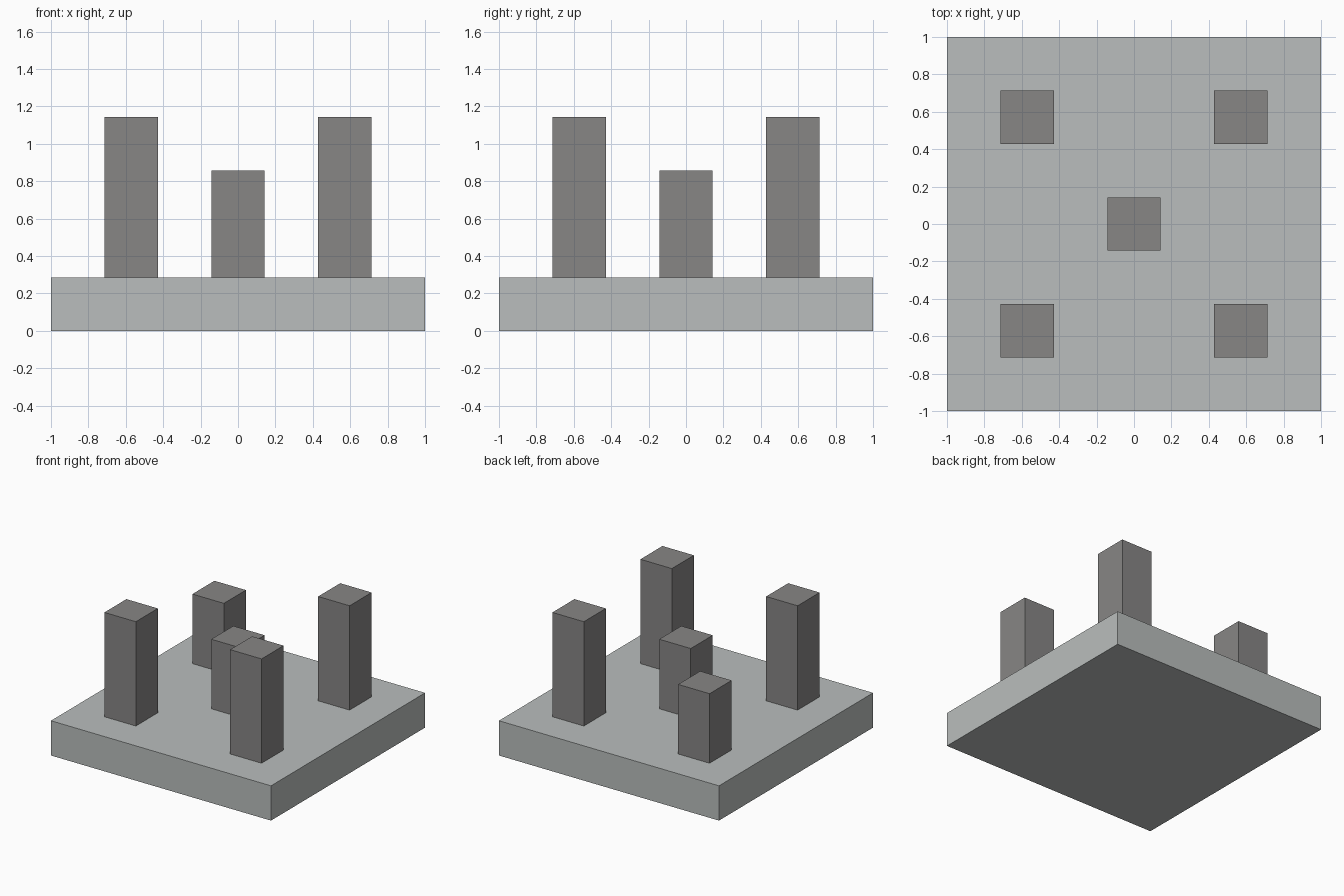
import bpy

cube = bpy.data.objects.get("Cube")
if cube:
    bpy.data.objects.remove(cube, do_unlink=True)

U = 1 / 7  # modelling unit


def make_material(name, colour):
    mat = bpy.data.materials.new(name)
    mat.use_nodes = True
    mat.diffuse_color = colour
    mat.node_tree.nodes["Principled BSDF"].inputs["Base Color"].default_value = colour
    return mat


def add_block(name, x, y, bottom, width, height, mat):
    """Square block, sized in units, standing at height bottom."""
    bpy.ops.mesh.primitive_cube_add(size=1, location=(x * U, y * U, (bottom + height / 2) * U))
    obj = bpy.context.object
    obj.name = name
    obj.scale = (width * U, width * U, height * U)
    bpy.ops.object.transform_apply(location=False, rotation=False, scale=True)
    obj.data.materials.append(mat)


light_grey = make_material("light grey", (0.49, 0.515, 0.508, 1))
dark_grey = make_material("dark grey", (0.242, 0.238, 0.235, 1))

# Base slab
add_block("base_slab", 0, 0, 0, 14, 2, light_grey)

# Centre post and four corner posts, one of them shorter
add_block("centre_post", 0, 0, 2, 2, 4, dark_grey)
for side, x in (("left", 4), ("right", -4)):
    for end, y in (("front", -4), ("back", 4)):
        height = 4 if (side, end) == ("right", "back") else 6
        add_block(f"{end}_{side}_post", x, y, 2, 2, height, dark_grey)
